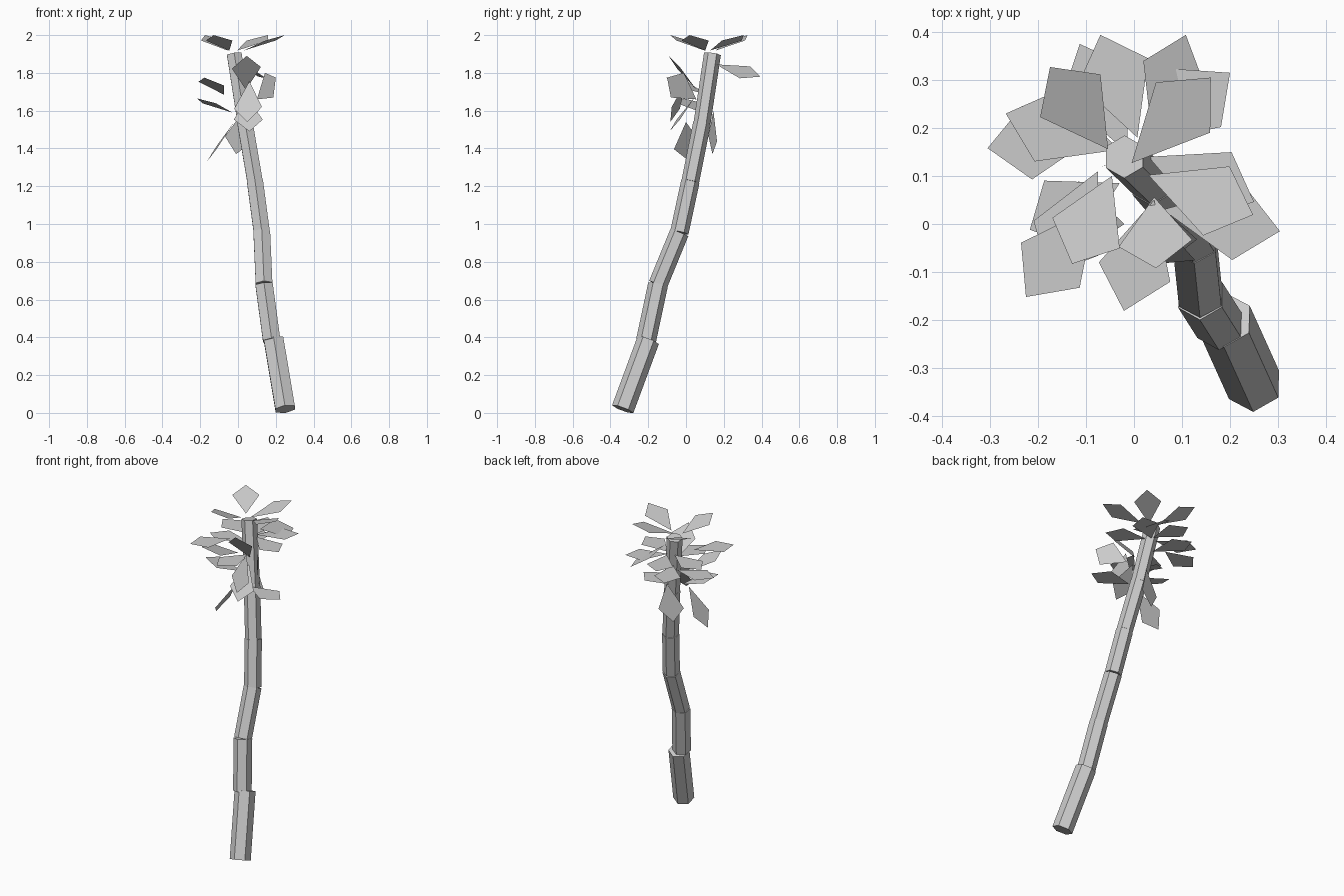
import bpy, bmesh, math
from mathutils import Vector

cube = bpy.data.objects.get("Cube")
if cube:
    bpy.data.objects.remove(cube, do_unlink=True)

grey = bpy.data.materials.new("light_grey")
grey.use_nodes = True
colour = (0.6, 0.6, 0.6, 1)
grey.diffuse_color = colour
grey.node_tree.nodes["Principled BSDF"].inputs["Base Color"].default_value = colour

# Centres of the trunk joints, from the ground up
JOINTS = [Vector(p) for p in (
    (0.25, -0.335, 0.02), (0.189, -0.2, 0.385), (0.138, -0.148, 0.68),
    (0.126, -0.035, 0.955), (0.09, 0.023, 1.225), (0.037, 0.085, 1.535),
    (-0.02, 0.14, 1.9))]
RADII = (0.06, 0.053, 0.051, 0.049, 0.047, 0.045)
# Sideways step where the second segment sits on the first
STEP = Vector((-0.011, -0.011, 0))
LEAF_HALF_WIDTH = 0.077


def finish(bm, name):
    mesh = bpy.data.meshes.new(name)
    bm.to_mesh(mesh)
    bm.free()
    mesh.materials.append(grey)
    obj = bpy.data.objects.new(name, mesh)
    bpy.context.scene.collection.objects.link(obj)


def trunk_segment(index, low, high, radius):
    """Six-sided prism running from one joint to the next."""
    bm = bmesh.new()
    turn = Vector((0, 0, 1)).rotation_difference(high - low)
    rings = []
    for centre in (low, high):
        ring = []
        for i in range(6):
            a = math.radians(60 * i - 90)
            spoke = Vector((math.cos(a), math.sin(a), 0)) * radius
            ring.append(bm.verts.new(centre + turn @ spoke))
        rings.append(ring)
    bottom, top = rings
    bm.faces.new(bottom[::-1])
    bm.faces.new(top)
    for i in range(6):
        j = (i + 1) % 6
        bm.faces.new((bottom[i], bottom[j], top[j], top[i]))
    finish(bm, f"trunk_segment_{index}")


def leaf(name, base, tip, roll=0):
    """Flat kite from base to tip; a positive roll lifts its left edge."""
    base, tip = Vector(base), Vector(tip)
    axis = (tip - base).normalized()
    across = Vector((-axis.y, axis.x, 0)).normalized()
    angle = math.radians(roll)
    side = across * math.cos(angle) + axis.cross(across) * math.sin(angle)
    side *= LEAF_HALF_WIDTH
    middle = base.lerp(tip, 0.65)
    bm = bmesh.new()
    bm.faces.new([bm.verts.new(p) for p in (base, middle - side, tip, middle + side)])
    finish(bm, name)


def whorl(name, base_z, tip_z, leaves):
    """Leaves sharing base and tip heights; each is base x, y and tip x, y."""
    for i, (bx, by, tx, ty) in enumerate(leaves):
        leaf(f"{name}_{i + 1}", (bx, by, base_z), (tx, ty, tip_z))


# Trunk
for i, radius in enumerate(RADII):
    start = JOINTS[i] + STEP if i == 1 else JOINTS[i]
    trunk_segment(i + 1, start, JOINTS[i + 1], radius)

# Rising crown leaves
whorl("crown_leaf", 1.918, 2.0, [
    (-0.005, 0.127, 0.16, 0.305), (-0.054, 0.156, -0.175, 0.327),
    (0.03, 0.102, 0.248, 0.019), (-0.046, 0.1, -0.129, -0.083)])

# Level leaves below the crown
whorl("upper_leaf", 1.8, 1.8, [
    (-0.08, 0.037, -0.225, -0.152), (0.01, 0.165, 0.2, 0.315),
    (0.007, 0.18, -0.07, 0.394), (-0.03, 0.155, -0.267, 0.23),
    (0.03, 0.14, 0.25, 0.046)])
whorl("middle_leaf", 1.73, 1.73, [
    (0.042, 0.05, -0.021, -0.181), (-0.07, 0.19, -0.305, 0.158),
    (-0.015, 0.15, -0.113, 0.375)])
whorl("lower_leaf", 1.54, 1.54, [(0.06, 0.03, 0.304, -0.015)])

# Tilted leaves
leaf("back_leaf", (0.04, 0.16, 1.845), (0.108, 0.394, 1.78), 25)
leaf("raised_front_leaf", (0.042, 0.056, 1.71), (0.046, -0.092, 1.89), 5)
leaf("raised_side_leaf", (-0.075, 0.11, 1.685), (-0.178, -0.105, 1.775), -8)
leaf("low_side_leaf", (-0.03, 0.085, 1.59), (-0.217, -0.012, 1.665))
leaf("upright_left_leaf", (0.1, 0.055, 1.66), (0.2, -0.1, 1.775), 90)
leaf("drooping_front_leaf", (0.06, 0.0, 1.755), (0.05, -0.083, 1.54), 10)
leaf("low_front_leaf", (0.045, 0.045, 1.67), (0.06, -0.087, 1.49))
leaf("hanging_side_leaf", (-0.02, 0, 1.54), (-0.165, 0.02, 1.33), -10)
leaf("hanging_back_leaf", (0.03, 0.145, 1.6), (-0.01, 0.14, 1.37), 80)
